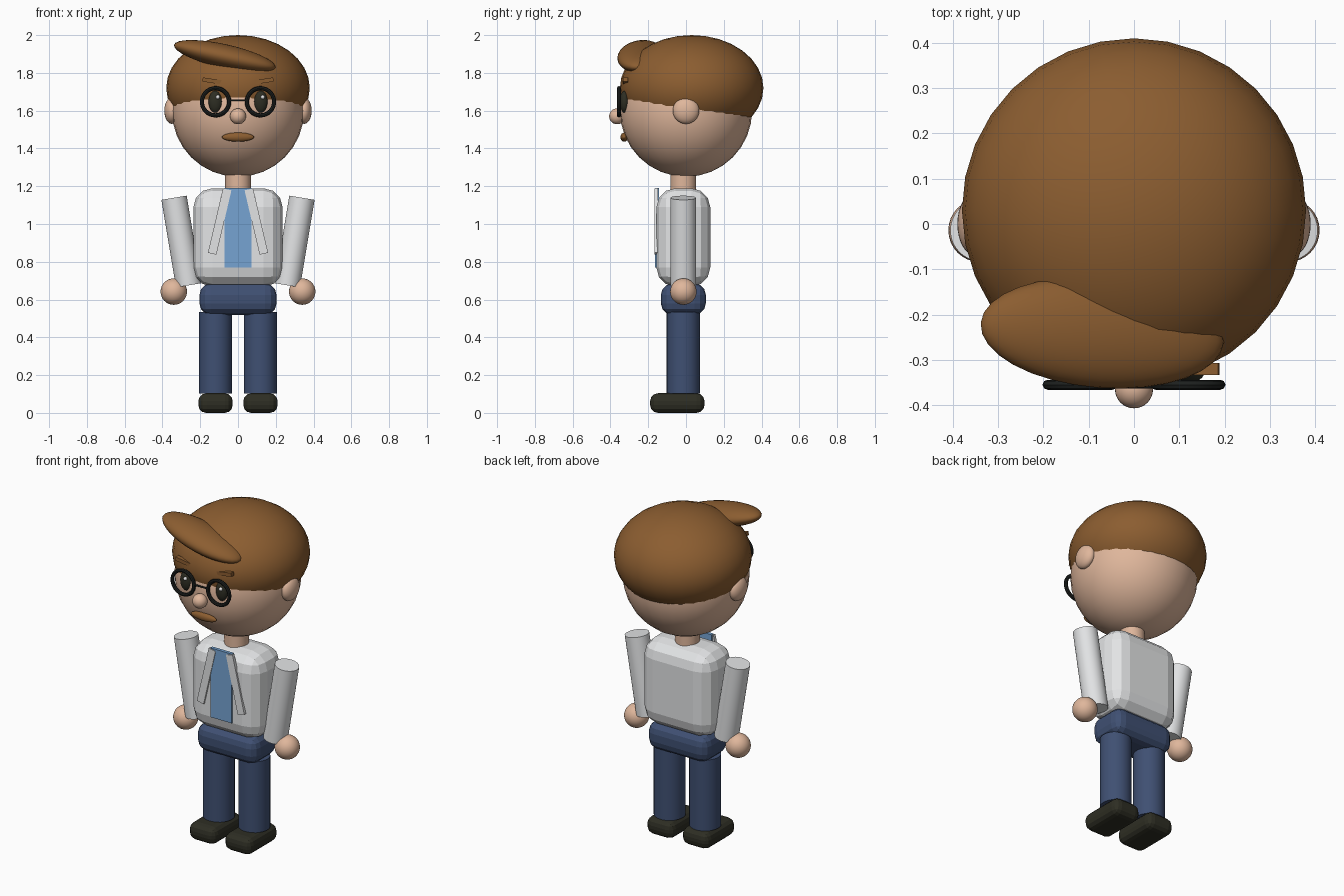
import bpy
from math import pi, radians

cube = bpy.data.objects.get("Cube")
if cube:
    bpy.data.objects.remove(cube, do_unlink=True)


def material(name, rgb):
    m = bpy.data.materials.new(name)
    m.use_nodes = True
    m.diffuse_color = (*rgb, 1)
    m.node_tree.nodes["Principled BSDF"].inputs["Base Color"].default_value = (*rgb, 1)
    return m


SKIN = material("skin", (0.74, 0.47, 0.33))
HAIR = material("brown_hair", (0.26, 0.11, 0.03))
SHIRT = material("white_shirt", (0.76, 0.77, 0.78))
TIE = material("blue_tie", (0.18, 0.37, 0.65))
TROUSERS = material("navy_trousers", (0.05, 0.08, 0.17))
DARK = material("dark_leather", (0.027, 0.027, 0.017))
FRAME = material("black_frame", (0.012, 0.014, 0.013))
WHITE = material("eye_glint", (0.85, 0.85, 0.85))

BODY_Y = -0.014


def finish(name, mat, rot=(0, 0, 0), smooth=True):
    ob = bpy.context.object
    ob.name = name
    ob.data.name = name
    ob.rotation_euler = rot
    ob.data.materials.append(mat)
    if smooth:
        bpy.ops.object.shade_smooth_by_angle(angle=radians(35))
    return ob


def ball(name, mat, loc, radii, rot=(0, 0, 0)):
    bpy.ops.mesh.primitive_uv_sphere_add(segments=32, ring_count=16, radius=1, location=loc)
    ob = finish(name, mat, rot)
    ob.scale = radii
    return ob


def rod(name, mat, loc, radius, length, rot=(0, 0, 0)):
    bpy.ops.mesh.primitive_cylinder_add(vertices=32, radius=radius, depth=length, location=loc)
    return finish(name, mat, rot)


def box(name, mat, loc, size, bevel=0, rot=(0, 0, 0)):
    bpy.ops.mesh.primitive_cube_add(size=1, location=loc)
    ob = finish(name, mat, rot, smooth=False)
    for v in ob.data.vertices:
        v.co = [c * s for c, s in zip(v.co, size)]
    if bevel:
        mod = ob.modifiers.new("rounding", "BEVEL")
        mod.width = bevel
        mod.segments = 3
    return ob


# Head and hair
ball("head", SKIN, (0, 0, 1.6), (0.35, 0.35, 0.35))
ball("hair_cap", HAIR, (0, 0.03, 1.72), (0.38, 0.38, 0.28))
ball("hair_fringe", HAIR, (-0.07, -0.24, 1.888), (0.276, 0.122, 0.063), (0, 0.22, -0.08))
ball("nose", SKIN, (0, -0.365, 1.57), (0.042, 0.042, 0.042))
ball("mouth", HAIR, (0, -0.327, 1.46), (0.085, 0.02, 0.024))
rod("neck", SKIN, (0, BODY_Y, 1.22), 0.068, 0.14)
rod("glasses_bridge", FRAME, (0, -0.358, 1.655), 0.005, 0.09, (0, pi / 2, 0))

# Torso and tie
box("torso", SHIRT, (0, BODY_Y, 0.929), (0.472, 0.285, 0.52), 0.1)
box("pelvis", TROUSERS, (0, BODY_Y, 0.602), (0.408, 0.238, 0.165), 0.06)
box("tie", TIE, (0, -0.153, 0.98), (0.144, 0.02, 0.42))

# Paired parts
for side, s in (("left", 1), ("right", -1)):
    ball(side + "_ear", SKIN, (s * 0.35, 0, 1.6), (0.04, 0.07, 0.07))
    ball(side + "_eye", DARK, (s * 0.12, -0.325, 1.647), (0.036, 0.026, 0.058))
    ball(side + "_eye_glint", WHITE, (s * 0.119 + 0.012, -0.353, 1.672), (0.011, 0.011, 0.011))
    bpy.ops.mesh.primitive_torus_add(major_segments=32, minor_segments=8, major_radius=0.072,
                                     minor_radius=0.011, location=(s * 0.119, -0.355, 1.647))
    finish(side + "_glasses_rim", FRAME, (pi / 2, 0, 0))
    box(side + "_eyebrow", HAIR, (s * 0.134, -0.32, 1.757), (0.108, 0.026, 0.022),
        rot=(0, -s * 0.15, 0))
    box(side + "_lapel", SHIRT, (s * 0.097, -0.158, 1.013), (0.046, 0.018, 0.35),
        rot=(0, -s * 0.23, 0))
    rod(side + "_sleeve", SHIRT, (s * 0.3, BODY_Y, 0.907), 0.068, 0.47, (0, s * 0.165, 0))
    ball(side + "_hand", SKIN, (s * 0.34, BODY_Y, 0.642), (0.07, 0.07, 0.07))
    rod(side + "_leg", TROUSERS, (s * 0.119, BODY_Y, 0.318), 0.088, 0.43)
    box(side + "_shoe", DARK, (s * 0.119, -0.046, 0.052), (0.182, 0.288, 0.104), 0.042)
